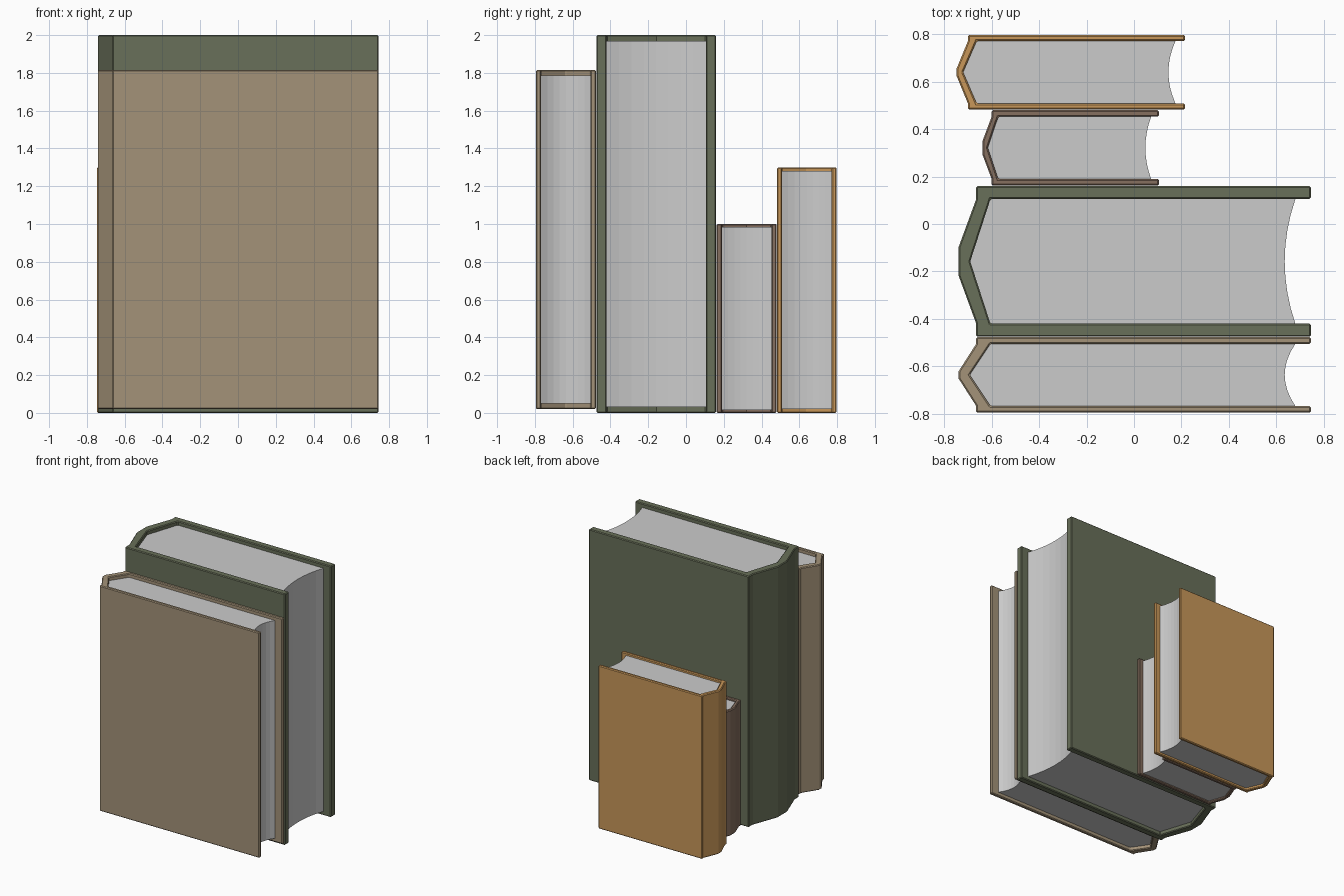
import bpy, bmesh, math

if "Cube" in bpy.data.objects:
    bpy.data.objects.remove(bpy.data.objects["Cube"])


def material(name, rgb):
    m = bpy.data.materials.new(name)
    m.diffuse_color = (*rgb, 1)
    m.use_nodes = True
    m.node_tree.nodes["Principled BSDF"].inputs["Base Color"].default_value = m.diffuse_color
    return m


def prism(name, outline, z0, z1):
    # extrude an xy outline upward into a closed solid
    bm = bmesh.new()
    base = bm.faces.new([bm.verts.new((x, y, z0)) for x, y in outline])
    top = bmesh.ops.extrude_face_region(bm, geom=[base])["geom"]
    verts = [v for v in top if isinstance(v, bmesh.types.BMVert)]
    bmesh.ops.translate(bm, verts=verts, vec=(0, 0, z1 - z0))
    bmesh.ops.recalc_face_normals(bm, faces=bm.faces[:])
    mesh = bpy.data.meshes.new(name)
    bm.to_mesh(mesh)
    bm.free()
    obj = bpy.data.objects.new(name, mesh)
    bpy.context.collection.objects.link(obj)
    return obj


def mirrored(half, yc):
    # half outline runs from y > 0; append its reflection in reverse order
    pts = half + [(x, -y) for x, y in reversed(half) if y > 0]
    return [(x, y + yc) for x, y in pts]


def book(name, rgb, y, z, right, hinge, apex, flat, inner, inner_apex, t, page, gap):
    yc, h = (y[0] + y[1]) / 2, (y[1] - y[0]) / 2
    hi = h - t

    # hard cover: two boards joined by a faceted spine
    outer = [(right, h), (hinge, h), (hinge, hi), (apex, flat)]
    inside = [(right, -hi), (inner, -hi), (inner_apex, 0), (inner, hi), (right, hi)]
    outline = mirrored(outer, yc) + [(x, v + yc) for x, v in inside]
    cover = prism(name + "_cover", outline, *z)
    cover.data.materials.append(material(name + "_cloth", rgb))
    bevel = cover.modifiers.new("edge_chamfer", "BEVEL")
    bevel.width = 0.006
    bevel.segments = 1
    bevel.limit_method = "ANGLE"
    bevel.angle_limit = math.radians(40)

    # page block with a hollow fore-edge
    edge, centre = page
    n = 8
    fore = []
    for i in range(n + 1):
        s = -1 + 2 * i / n
        fore.append((centre + (edge - centre) * s * s, yc + hi * s))
    back = [(inner, yc + hi), (inner_apex, yc), (inner, yc - hi)]
    prism(name + "_pages", fore + back, z[0] + gap, z[1] - gap)


book("tan_book", (0.37, 0.29, 0.19), (-0.795, -0.477), (0.02, 1.815),
     0.745, -0.665, -0.74, 0.014, -0.605, -0.692, 0.028, (0.68, 0.635), 0.03)
book("green_book", (0.14, 0.16, 0.10), (-0.475, 0.16), (0, 2),
     0.745, -0.665, -0.74, 0.058, -0.605, -0.69, 0.055, (0.68, 0.635), 0.032)
book("brown_book", (0.24, 0.16, 0.115), (0.162, 0.48), (0, 1),
     0.105, -0.60, -0.638, 0.03, -0.572, -0.616, 0.028, (0.072, 0.048), 0.015)
book("orange_book", (0.58, 0.31, 0.10), (0.482, 0.797), (0, 1.3),
     0.215, -0.70, -0.747, 0.017, -0.663, -0.72, 0.026, (0.175, 0.145), 0.02)
